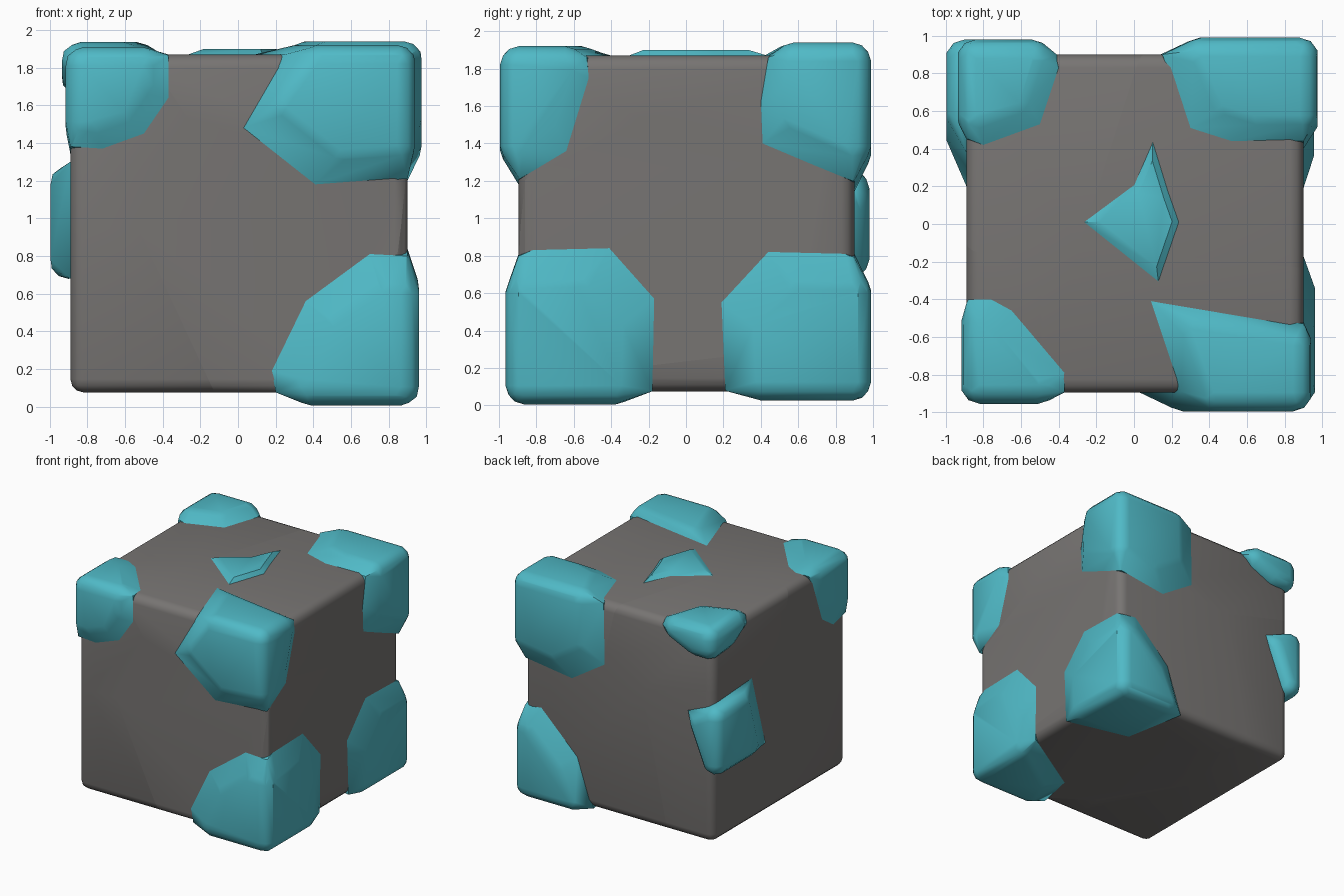
import bpy, bmesh
from mathutils import Vector

if "Cube" in bpy.data.objects:
    bpy.data.objects.remove(bpy.data.objects["Cube"])

LO, HI = Vector((-0.89, -0.895, 0.075)), Vector((0.9, 0.9, 1.87))  # block limits


def material(name, rgb):
    m = bpy.data.materials.new(name)
    m.diffuse_color = (*rgb, 1)
    m.use_nodes = True
    m.node_tree.nodes["Principled BSDF"].inputs["Base Color"].default_value = m.diffuse_color
    return m


STONE = material("stone grey", (0.185, 0.176, 0.17))
TEAL = material("teal crystal", (0.08, 0.49, 0.57))


def finish(bm, name, mat, angle=0.6):
    me = bpy.data.meshes.new(name)
    bm.to_mesh(me)
    bm.free()
    me.materials.append(mat)
    ob = bpy.data.objects.new(name, me)
    bpy.context.collection.objects.link(ob)
    bpy.ops.object.select_all(action='DESELECT')
    ob.select_set(True)
    bpy.context.view_layer.objects.active = ob
    bpy.ops.object.shade_smooth_by_angle(angle=angle)
    return ob


# --- stone block: rounded box whose skin is cracked into cells around seeds
SEEDS = [Vector(s) for s in (
    (-0.1, -0.6, 0.95), (-0.8, -0.6, 1.28), (-0.81, -0.6, 0.62), (0.17, -0.6, 1.93),
    (0.25, 0.26, 1.93), (1.3, 0.0, 0.75), (-0.5, 0.5, 1.75), (-0.75, 0.6, 0.8),
    (0.2, 0.9, 0.6), (0.35, 0.1, -0.1))]
block = bmesh.new()
bmesh.ops.create_cube(block, size=1)
for v in block.verts:
    v.co = Vector([(LO[i] + HI[i]) / 2 + v.co[i] * (HI[i] - LO[i]) for i in range(3)])
bmesh.ops.bevel(block, geom=block.edges[:], offset=0.07, segments=3, profile=0.5,
                affect='EDGES')
whole = bpy.data.meshes.new("block_source")
block.to_mesh(whole)
block.free()
skin = bmesh.new()
for a in SEEDS:
    cell = bmesh.new()
    cell.from_mesh(whole)
    for b in SEEDS:
        if a is not b:
            bmesh.ops.bisect_plane(cell, geom=cell.verts[:] + cell.edges[:] + cell.faces[:],
                                   plane_co=(a + b) / 2, plane_no=b - a, clear_outer=True)
    part = bpy.data.meshes.new("cell")
    cell.to_mesh(part)
    cell.free()
    skin.from_mesh(part)
    bpy.data.meshes.remove(part)
bpy.data.meshes.remove(whole)
finish(skin, "cracked_stone_block", STONE)

# directions used to round the raised parts of a crystal
tmp = bmesh.new()
bmesh.ops.create_icosphere(tmp, subdivisions=2, radius=1)
BALL = [v.co.copy() for v in tmp.verts]
tmp.free()


def crystal(name, corner, sides, outer_axes=(0, 1, 2), pull=0.25, r=0.1, reach=None):
    """Bulging cap: outlines on the block faces plus raised rounded points.
    sides = {axis: outline in the two remaining axes}."""
    corner = Vector(corner)
    sign = [1 if corner[i] > (LO[i] + HI[i]) / 2 else -1 for i in range(3)]
    bm = bmesh.new()

    def ball(c):
        for i in outer_axes:          # keep the ball inside the outer limits
            lim = corner[i] - sign[i] * r
            c[i] = min(c[i], lim) if sign[i] > 0 else max(c[i], lim)
        for d in BALL:
            bm.verts.new(c + d * r)

    for axis, pts in sides.items():
        others = [i for i in range(3) if i != axis]
        for p in pts:
            q = Vector((0, 0, 0))
            q[axis] = HI[axis] if sign[axis] > 0 else LO[axis]
            q[others[0]], q[others[1]] = p
            bm.verts.new(q)
            c = q.lerp(corner, pull)
            c[axis] = corner[axis] - sign[axis] * r
            ball(c)
    if len(outer_axes) == 3:
        ball(corner.copy())
    res = bmesh.ops.convex_hull(bm, input=bm.verts[:])
    junk = [v for v in bm.verts if not v.link_faces]
    bmesh.ops.delete(bm, geom=junk, context='VERTS')
    bmesh.ops.recalc_face_normals(bm, faces=bm.faces[:])
    finish(bm, name, TEAL)


# --- corner crystals: axis 0 outline is (y, z), axis 1 is (x, z), axis 2 is (x, y)
crystal("crystal_top_front_left", (-0.92, -0.955, 1.91), {
    0: [(-0.42, 1.85), (-0.55, 1.6), (-0.57, 1.44), (-0.72, 1.34), (-0.89, 1.38)],
    1: [(-0.37, 1.86), (-0.37, 1.64), (-0.5, 1.45), (-0.72, 1.37), (-0.88, 1.38)],
    2: [(-0.88, -0.4), (-0.76, -0.4), (-0.65, -0.46), (-0.37, -0.79), (-0.38, -0.89)]})
crystal("crystal_top_back_right", (0.98, 0.99, 1.94), {
    0: [(0.44, 1.86), (0.4, 1.62), (0.41, 1.4), (0.67, 1.29), (0.89, 1.2)],
    1: [(0.15, 1.86), (0.14, 1.34), (0.45, 1.14), (0.89, 1.2)],
    2: [(0.24, 0.89), (0.3, 0.51), (0.52, 0.44), (0.89, 0.45)]})
crystal("crystal_top_front_right", (0.945, -0.995, 1.92), {
    0: [(-0.53, 1.86), (-0.52, 1.75), (-0.64, 1.36), (-0.84, 1.26), (-0.89, 1.21)],
    1: [(0.26, 1.86), (0.03, 1.48), (0.41, 1.18), (0.89, 1.22)],
    2: [(0.25, -0.89), (0.09, -0.41), (0.42, -0.5), (0.89, -0.57)]})
crystal("crystal_top_back_left", (-0.94, 0.98, 1.935), {
    0: [(0.45, 1.8), (0.6, 1.71), (0.89, 1.69)],
    1: [(-0.41, 1.83), (-0.65, 1.69), (-0.88, 1.69)],
    2: [(-0.42, 0.89), (-0.4, 0.83), (-0.5, 0.53), (-0.8, 0.42), (-0.88, 0.45)]})
crystal("crystal_bottom_front_right", (0.965, -0.965, 0.005), {
    0: [(-0.89, 0.8), (-0.82, 0.83), (-0.41, 0.84), (-0.17, 0.57), (-0.18, 0.08)],
    1: [(0.28, 0.08), (0.18, 0.19), (0.36, 0.56), (0.7, 0.81), (0.89, 0.8)],
    2: [(0.2, -0.89), (0.27, -0.56), (0.89, -0.18)]})
crystal("crystal_bottom_back_right", (0.96, 0.99, 0.025), {
    0: [(0.89, 0.79), (0.85, 0.81), (0.44, 0.82), (0.19, 0.55), (0.21, 0.08)],
    1: [(0.28, 0.08), (0.4, 0.48), (0.74, 0.81), (0.89, 0.79)],
    2: [(0.25, 0.89), (0.35, 0.35), (0.89, 0.22)]})

# --- crystal wrapped round the back left vertical edge
crystal("crystal_left_edge", (-1.0, 0.98, 0.96), {
    0: [(0.87, 1.27), (0.38, 1.3), (0.2, 0.68), (0.87, 0.68)],
    1: [(-0.87, 1.25), (-0.65, 1.16), (-0.86, 0.7)]}, outer_axes=(0, 1), pull=0.35)

# --- flat shard on the top
shard = bmesh.new()
outline = [(0.1, 0.44), (0, 0.21), (-0.27, 0.01), (0.13, -0.31), (0.24, 0.01), (0.18, 0.18)]
mid = Vector((0.09, 0.02, 0))
low = [shard.verts.new((x, y, 1.868)) for x, y in outline]
top = [shard.verts.new(mid.lerp(Vector((x, y, 0)), 0.75) + Vector((0, 0, 1.9)))
       for x, y in outline]
for i in range(6):
    j = (i + 1) % 6
    shard.faces.new((low[i], low[j], top[j], top[i]))
shard.faces.new(top)
bmesh.ops.recalc_face_normals(shard, faces=shard.faces[:])
if shard.faces[-1:] and max(shard.faces, key=lambda f: f.calc_area()).normal.z < 0:
    bmesh.ops.reverse_faces(shard, faces=shard.faces[:])
finish(shard, "crystal_top_shard", TEAL)
